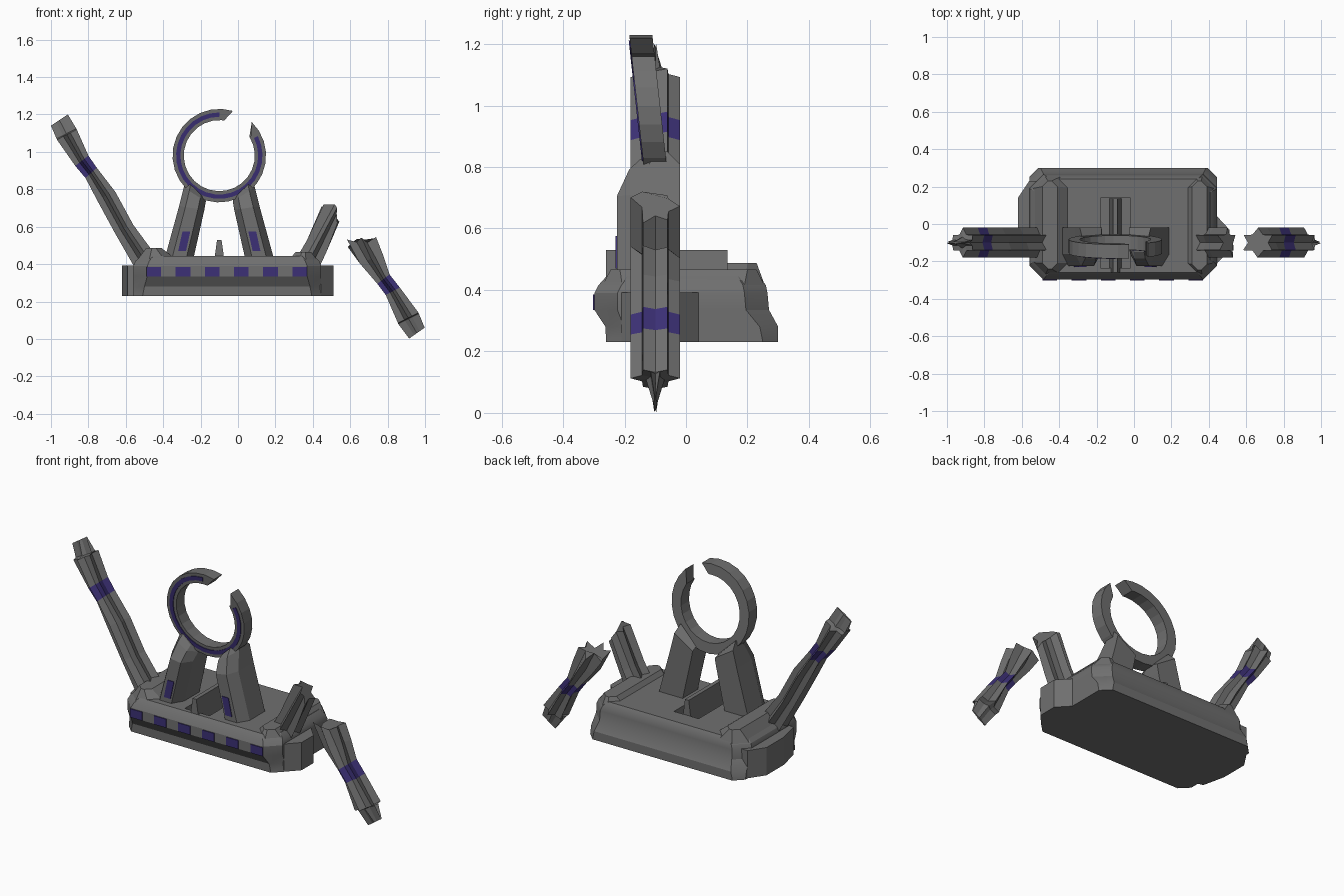
import bpy, bmesh, math, random
from mathutils import Vector

if "Cube" in bpy.data.objects:
    bpy.data.objects.remove(bpy.data.objects["Cube"])

random.seed(4)


def material(name, rgb):
    m = bpy.data.materials.new(name)
    m.diffuse_color = (*rgb, 1)
    m.use_nodes = True
    m.node_tree.nodes["Principled BSDF"].inputs["Base Color"].default_value = m.diffuse_color
    return m


GREY = material("stone grey", (0.16, 0.16, 0.16))
PURPLE = material("deep purple", (0.045, 0.03, 0.18))
CX = -0.10  # centre line of the hull and gate


def loft(name, rings, mats=(GREY,), bands=(), smooth=None):
    """Skin matching closed rings; bands lists the spans given material 1."""
    bm = bmesh.new()
    vs = [[bm.verts.new(p) for p in r] for r in rings]
    n = len(rings[0])
    for k in range(len(rings) - 1):
        for i in range(n):
            j = (i + 1) % n
            f = bm.faces.new((vs[k][i], vs[k][j], vs[k + 1][j], vs[k + 1][i]))
            f.material_index = 1 if k in bands else 0
    bm.faces.new(vs[0][::-1])
    bm.faces.new(vs[-1])
    bmesh.ops.recalc_face_normals(bm, faces=bm.faces)
    me = bpy.data.meshes.new(name)
    bm.to_mesh(me)
    bm.free()
    for m in mats:
        me.materials.append(m)
    ob = bpy.data.objects.new(name, me)
    bpy.context.collection.objects.link(ob)
    if smooth:
        bpy.ops.object.select_all(action='DESELECT')
        ob.select_set(True)
        bpy.context.view_layer.objects.active = ob
        bpy.ops.object.shade_smooth_by_angle(angle=math.radians(smooth))
    return ob


def octagon(x0, x1, y0, y1, c, z):
    return [(x0 + c, y0, z), (x1 - c, y0, z), (x1, y0 + c, z), (x1, y1 - c, z),
            (x1 - c, y1, z), (x0 + c, y1, z), (x0, y1 - c, z), (x0, y0 + c, z)]


def plate(name, quad, y, mat, t=0.004):
    return loft(name, [[(x, y - t, z) for x, z in quad],
                       [(x, y + t, z) for x, z in quad]], (mat,))


# hull: stacked eight-sided rings
hull = loft("hull", [octagon(-0.56, 0.445, y0, y1, c, z) for y0, y1, c, z in (
    (-0.26, 0.30, 0.05, 0.23), (-0.262, 0.30, 0.06, 0.28), (-0.298, 0.27, 0.075, 0.335),
    (-0.298, 0.265, 0.075, 0.39))] + [
    octagon(-0.55, 0.435, -0.285, 0.26, 0.075, 0.415),
    octagon(-0.52, 0.41, -0.26, 0.24, 0.07, 0.443)], smooth=25)

# trench in the deck, with the fin standing in it
cut = loft("trench_cutter", [octagon(-0.18, -0.02, -0.235, 0.14, 0.001, z) for z in (0.385, 0.6)])
cut.hide_render = True
cut.display_type = 'WIRE'
mod = hull.modifiers.new("trench", 'BOOLEAN')
mod.operation = 'DIFFERENCE'
mod.object = cut
loft("deck_fin", [[(CX - w, y, z) for w, z in
                   ((0.034, 0.37), (0.012, 0.53), (-0.012, 0.53), (-0.034, 0.37))]
                  for y in (-0.26, 0.135)])

# raised shoulders under the arms
loft("left_shoulder", [octagon(-0.555, -0.30, -0.28, 0.262, 0.075, 0.40),
                       octagon(-0.49, -0.41, -0.24, 0.23, 0.03, 0.487)], smooth=25)
loft("right_shoulder", [octagon(0.25, 0.44, -0.28, 0.262, 0.075, 0.40),
                        octagon(0.31, 0.39, -0.245, 0.23, 0.03, 0.466)], smooth=25)

# side bulges
for name, pts in (("left_bulge", ((-0.5, 0.23), (-0.56, 0.23), (-0.62, 0.14), (-0.62, -0.02),
                                  (-0.59, -0.15), (-0.5, -0.17))),
                  ("right_bulge", ((0.4, 0.04), (0.445, 0.04), (0.51, -0.03), (0.51, -0.14),
                                   (0.445, -0.21), (0.4, -0.21)))):
    loft(name, [[(x, y, z) for x, y in pts] for z in (0.23, 0.392)])

# row of windows along the front
for i in range(6):
    x = -0.45 + i * 0.156
    plate("front_window", [(x - 0.039, 0.335), (x + 0.039, 0.335),
                           (x + 0.039, 0.385), (x - 0.039, 0.385)], -0.298, PURPLE)


def leg_ring(s, xo, xi, zo, zi, yf, yb):
    """Six-sided leg section with a narrower front; s mirrors it about the centre."""
    q = 0.25 * (xo - xi)
    ym = yf + 0.065
    pts = ((xo, yb, zo), (xo, ym, zo), (xo - q, yf, zo + (zi - zo) * 0.25),
           (xi + q, yf, zi + (zo - zi) * 0.25), (xi, ym, zi), (xi, yb, zi))
    return [(CX + s * x, y, z) for x, y, z in pts]


# two legs holding the ring
for side, s in (("left", -1), ("right", 1)):
    loft(side + "_leg", [leg_ring(s, 0.30, 0.145, 0.40, 0.40, -0.225, -0.02),
                         leg_ring(s, 0.215, 0.08, 0.71, 0.69, -0.225, -0.02),
                         leg_ring(s, 0.19, 0.072, 0.81, 0.735, -0.185, -0.02),
                         leg_ring(s, 0.18, 0.075, 0.85, 0.75, -0.15, -0.06)])
    plate(side + "_leg_window", [(CX + s * x, z) for x, z in
                                 ((0.22, 0.47), (0.178, 0.47), (0.155, 0.575), (0.197, 0.575))],
          -0.225, PURPLE)


def ring_arc(name, r0, r1, y0, y1, start, end, n, mat):
    """Swept rectangle; start and end give inner and outer angles, leaning forward."""
    rings = []
    for k in range(n + 1):
        t = k / n
        # the broken slant only affects the last steps at either end
        a = [math.radians((start[i] if k == 0 else start[1]) * (1 - t)
                          + (end[i] if k == n else end[1]) * t) for i in (0, 1)]
        ring = []
        for r, i, y in ((r0, 0, y0), (r1, 1, y0), (r1, 1, y1), (r0, 0, y1)):
            h = r * math.sin(a[i])
            ring.append((CX + r * math.cos(a[i]), y - 0.11 * h, 0.98 + h))
        rings.append(ring)
    loft(name, rings, (mat,))


ring_arc("broken_ring", 0.19, 0.25, -0.157, -0.082, (82, 73), (388, 406), 24, GREY)
ring_arc("ring_stripe", 0.208, 0.231, -0.161, -0.154, (90, 90), (387, 387), 24, PURPLE)


def star_ring(left, right, hy, jag=0.0, valley=0.62):
    """Six-pointed star between two silhouette points, optionally broken."""
    a, b = Vector((left[0], 0, left[1])), Vector((right[0], 0, right[1]))
    mid, half = (a + b) / 2, (b - a) / 2
    along = Vector((-half.z, 0, half.x)).normalized()
    out = []
    for i in range(12):
        t = math.radians(90 + 30 * i)
        r = 1 if i % 2 == 0 else valley
        p = mid + half * (math.cos(t) * r / 0.866) + along * random.uniform(-jag, jag)
        p.y = -0.10 + hy * r * math.sin(t)
        out.append(p)
    return out


def arm(name, sections, bands=()):
    loft(name, [star_ring(*s) for s in sections], (GREY, PURPLE), bands)


# star-section arms: whole, snapped stub and drifting broken end
arm("left_arm", [((-0.54, 0.36), (-0.42, 0.42), 0.08), ((-0.66, 0.57), (-0.56, 0.61), 0.08),
                 ((-0.755, 0.745), (-0.655, 0.785), 0.08), ((-0.815, 0.86), (-0.755, 0.915), 0.08),
                 ((-0.87, 0.925), (-0.80, 0.98), 0.08), ((-0.968, 1.065), (-0.862, 1.12), 0.08),
                 ((-0.97, 1.07), (-0.865, 1.125), 0.03),
                 ((-1.0, 1.14), (-0.91, 1.2), 0.006)], (3,))
arm("right_arm_stub", [((0.30, 0.41), (0.42, 0.35), 0.08), ((0.37, 0.53), (0.475, 0.47), 0.08),
                       ((0.47, 0.73), (0.555, 0.64), 0.08, 0.035)])
arm("broken_arm_end", [((0.585, 0.51), (0.74, 0.525), 0.08, 0.025), ((0.65, 0.405), (0.775, 0.45), 0.08),
                       ((0.745, 0.295), (0.81, 0.345), 0.08), ((0.79, 0.235), (0.865, 0.275), 0.08),
                       ((0.855, 0.085), (0.965, 0.14), 0.08), ((0.857, 0.08), (0.967, 0.135), 0.03),
                       ((0.915, 0.002), (0.998, 0.06), 0.006)], (2,))
